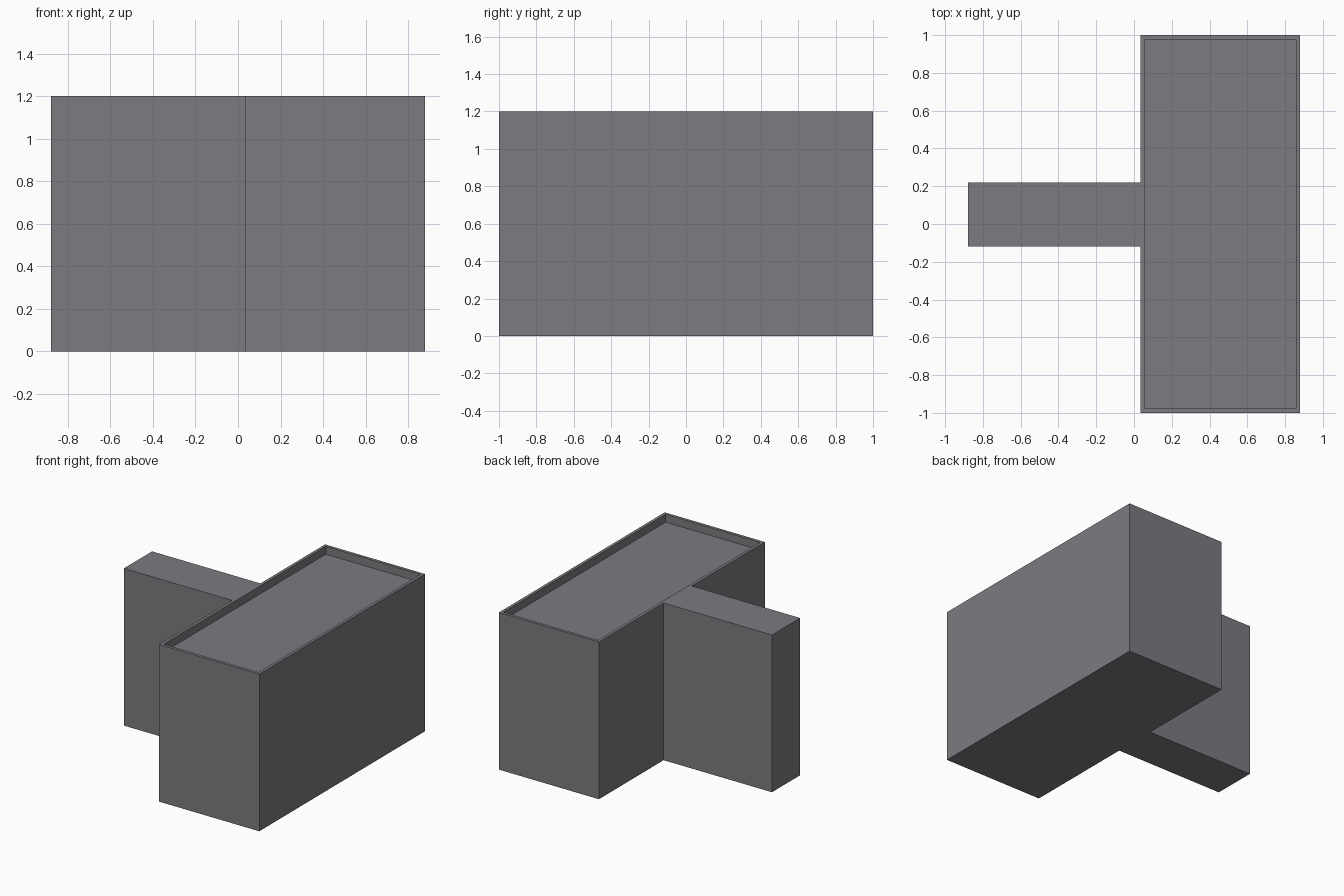
import bpy
import bmesh

cube = bpy.data.objects.get("Cube")
if cube:
    bpy.data.objects.remove(cube, do_unlink=True)

HEIGHT = 1.2
DEPTH = 0.06      # roof recess depth
RIM = 0.023       # parapet thickness
X0, X1 = 0.035, 0.88

grey = bpy.data.materials.new("concrete_grey")
colour = (0.2, 0.2, 0.22, 1)
grey.diffuse_color = colour
grey.use_nodes = True
grey.node_tree.nodes["Principled BSDF"].inputs["Base Color"].default_value = colour


def prism(name, outline, z0, z1):
    """Extrude a flat outline from z0 up to z1."""
    bm = bmesh.new()
    base = bm.faces.new([bm.verts.new((x, y, z0)) for x, y in outline])
    top = bmesh.ops.extrude_face_region(bm, geom=[base])["geom"]
    verts = [v for v in top if isinstance(v, bmesh.types.BMVert)]
    bmesh.ops.translate(bm, verts=verts, vec=(0, 0, z1 - z0))
    bmesh.ops.recalc_face_normals(bm, faces=bm.faces)
    mesh = bpy.data.meshes.new(name)
    bm.to_mesh(mesh)
    bm.free()
    mesh.materials.append(grey)
    obj = bpy.data.objects.new(name, mesh)
    bpy.context.collection.objects.link(obj)
    return obj


# Main block and side wing as one T-shaped body
building = prism("building_body", [
    (X0, -1), (X1, -1), (X1, 1), (X0, 1),
    (X0, 0.22), (-X1, 0.22), (-X1, -0.12), (X0, -0.12)], 0, HEIGHT)

# Sunken roof that leaves a thin parapet
a, b, c = X0 + RIM, X1 - RIM, 1 - RIM
cutter = prism("roof_recess_cutter", [(a, -c), (b, -c), (b, c), (a, c)],
               HEIGHT - DEPTH, HEIGHT + DEPTH)
cutter.hide_render = True
cutter.hide_viewport = True

recess = building.modifiers.new("roof_recess", "BOOLEAN")
recess.operation = "DIFFERENCE"
recess.solver = "EXACT"
recess.object = cutter
